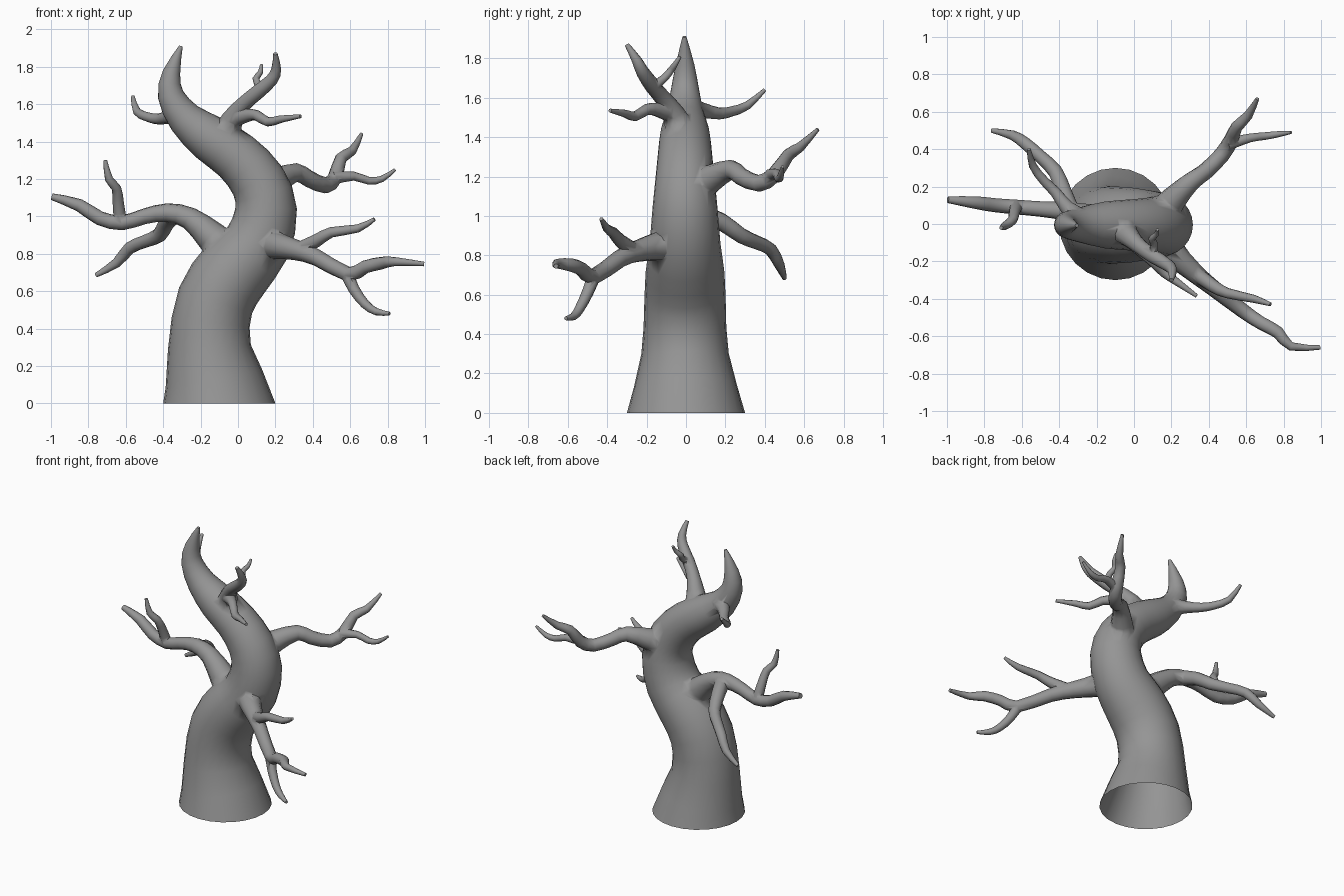
import bpy, bmesh, math
from mathutils import Vector

bark = bpy.data.materials.new("bark")
bark.diffuse_color = (.3, .3, .3, 1)


def smooth_path(pts, steps):
    # Catmull-Rom through (x, y, z, radius) points
    p = [Vector(q) for q in pts]
    out = []
    for i in range(len(p) - 1):
        a, b, c, d = p[max(i - 1, 0)], p[i], p[i + 1], p[min(i + 2, len(p) - 1)]
        for k in range(steps):
            t = k / steps
            out.append(0.5 * (2 * b + (c - a) * t + (2 * a - 5 * b + 4 * c - d) * t * t
                              + (3 * b - a - 3 * c + d) * t ** 3))
    return out + [p[-1]]


def limb(name, pts, sides=10, steps=2, flat_base=False):
    # closed tapering tube swept along the path
    path = smooth_path(pts, steps)
    pos = [q.to_3d() for q in path]
    bm = bmesh.new()
    rings, u, prev = [], None, None
    for i, c in enumerate(pos):
        t = (pos[min(i + 1, len(pos) - 1)] - pos[max(i - 1, 0)]).normalized()
        if i == 0:
            if flat_base:
                t = Vector((0, 0, 1))
            u = t.cross(Vector((0, 1, 0))).normalized()
        else:
            u = prev.rotation_difference(t) @ u
        prev = t
        v = t.cross(u)
        rings.append([bm.verts.new(c + path[i][3] * (math.cos(a) * u + math.sin(a) * v))
                      for a in (2 * math.pi * k / sides for k in range(sides))])
    for r, s in zip(rings, rings[1:]):
        for k in range(sides):
            j = (k + 1) % sides
            bm.faces.new((r[k], r[j], s[j], s[k]))
    bm.faces.new(rings[0][::-1])
    bm.faces.new(rings[-1])
    bmesh.ops.recalc_face_normals(bm, faces=bm.faces)
    me = bpy.data.meshes.new(name)
    bm.to_mesh(me)
    bm.free()
    me.materials.append(bark)
    ob = bpy.data.objects.new(name, me)
    bpy.context.collection.objects.link(ob)
    return ob


# S-shaped trunk ending in a curled tip
trunk = limb("tree_trunk", [
    (-.10, 0, 0, .30), (-.153, -.005, .30, .222), (-.12, -.005, .55, .207),
    (-.015, -.005, .715, .20), (.105, -.005, .86, .18), (.15, -.005, 1.04, .165),
    (.105, -.005, 1.19, .15), (-.01, -.005, 1.32, .137), (-.155, -.005, 1.42, .125),
    (-.285, -.005, 1.525, .094), (-.36, -.005, 1.65, .07), (-.355, -.005, 1.77, .047),
    (-.305, -.008, 1.91, .01)], sides=24, flat_base=True)

branches = []


def branch(name, *pts):
    branches.append(limb(name, pts))


# lower right branch, towards the front
branch("lower_right_branch", (.12, -.02, .86, .11), (.20, -.145, .845, .075), (.31, -.25, .82, .055),
       (.42, -.34, .78, .045), (.59, -.47, .69, .04), (.68, -.53, .73, .036),
       (.77, -.58, .75, .034), (.84, -.655, .758, .024), (.995, -.66, .745, .012))
branch("lower_right_up_twig", (.31, -.25, .815, .04), (.42, -.33, .87, .035), (.50, -.37, .915, .028),
       (.64, -.40, .935, .022), (.73, -.43, .985, .01))
branch("lower_right_down_twig", (.58, -.465, .70, .035), (.62, -.50, .61, .03), (.68, -.54, .53, .025),
       (.74, -.57, .49, .02), (.81, -.61, .48, .01))

# left branch
branch("left_branch", (.0, 0, .75, .12), (-.14, .02, .89, .085), (-.26, .05, .99, .06),
       (-.38, .07, 1.02, .05), (-.50, .08, 1.0, .042), (-.62, .09, .965, .04),
       (-.74, .10, .99, .038), (-.85, .115, 1.06, .034), (-.995, .13, 1.105, .018))
branch("left_up_twig", (-.63, .09, .98, .035), (-.64, .06, 1.07, .03), (-.65, .02, 1.15, .026),
       (-.69, -.01, 1.2, .022), (-.71, -.02, 1.3, .01))
branch("left_back_twig", (-.34, .07, 1.01, .05), (-.38, .18, .97, .045), (-.42, .28, .90, .04),
       (-.50, .36, .865, .035), (-.58, .43, .83, .033), (-.65, .475, .75, .026),
       (-.76, .50, .685, .012))

# upper left twig, towards the back
branch("upper_left_twig", (-.28, .02, 1.54, .065), (-.36, .09, 1.535, .04), (-.42, .17, 1.52, .03),
       (-.48, .23, 1.53, .026), (-.54, .31, 1.56, .022), (-.562, .40, 1.64, .01))

# upper right branch, towards the back
branch("upper_right_branch", (.12, .01, 1.12, .105), (.21, .13, 1.19, .072), (.31, .23, 1.235, .05),
       (.38, .28, 1.2, .045), (.47, .37, 1.165, .043), (.52, .45, 1.21, .04),
       (.55, .52, 1.31, .032), (.61, .58, 1.35, .025), (.66, .67, 1.44, .01))
branch("upper_right_side_twig", (.51, .43, 1.205, .035), (.62, .46, 1.215, .024),
       (.70, .47, 1.19, .021), (.77, .48, 1.2, .017), (.84, .49, 1.25, .008))

# crown branch, towards the front
branch("crown_branch", (-.08, -.01, 1.39, .09), (-.03, -.065, 1.52, .058), (.03, -.12, 1.60, .042),
       (.10, -.17, 1.66, .04), (.18, -.22, 1.73, .034), (.205, -.25, 1.79, .026),
       (.20, -.30, 1.87, .012))
branch("crown_up_twig", (.10, -.16, 1.66, .025), (.11, -.11, 1.70, .02), (.095, -.08, 1.735, .018),
       (.12, -.055, 1.77, .014), (.125, -.03, 1.81, .008))
branch("crown_side_twig", (-.02, -.08, 1.52, .045), (.05, -.15, 1.54, .035), (.10, -.20, 1.54, .028),
       (.16, -.26, 1.505, .025), (.23, -.31, 1.52, .02), (.335, -.385, 1.535, .01))

# weld every branch into the trunk
bpy.context.view_layer.objects.active = trunk
for b in branches:
    m = trunk.modifiers.new(b.name, 'BOOLEAN')
    m.operation, m.solver, m.object = 'UNION', 'EXACT', b
    bpy.ops.object.modifier_apply(modifier=m.name)
    bpy.data.objects.remove(b)

# open the trunk underneath
bm = bmesh.new()
bm.from_mesh(trunk.data)
base = [f for f in bm.faces if all(v.co.z < 1e-3 for v in f.verts)]
bmesh.ops.delete(bm, geom=base, context='FACES')
bm.to_mesh(trunk.data)
bm.free()

trunk.select_set(True)
bpy.ops.object.shade_smooth_by_angle(angle=math.radians(75))
